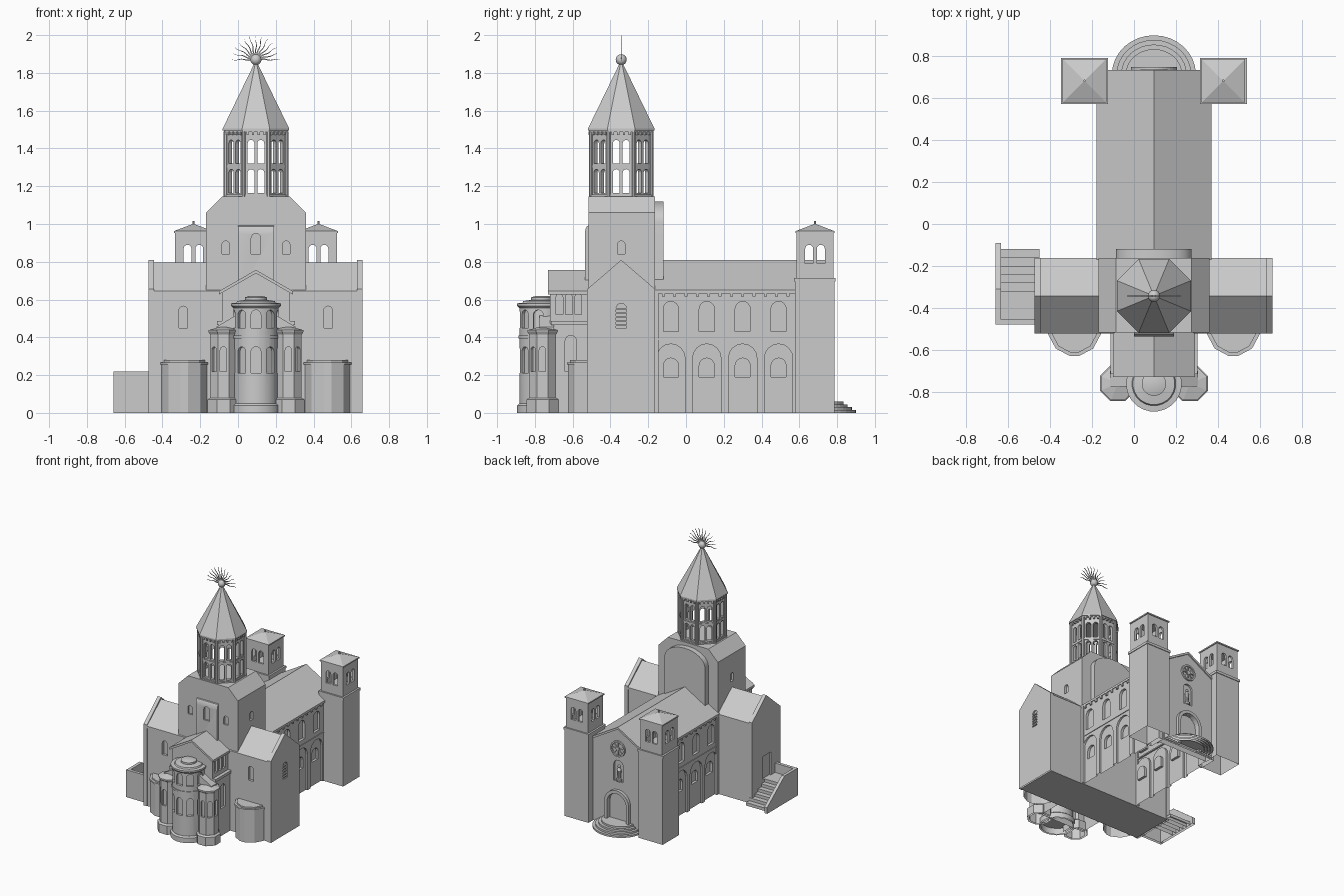
import bpy, bmesh
from math import sin, cos, pi, radians
from mathutils import Matrix, Vector

if "Cube" in bpy.data.objects:
    bpy.data.objects.remove(bpy.data.objects["Cube"])

CX, CY = 0.095, -0.343        # church axis and crossing centre
MAPS = {'x': lambda u, v, t: (t, u, v), 'y': lambda u, v, t: (u, t, v), 'z': lambda u, v, t: (u, v, t)}

def prism(bm, pts, axis, a, b, mat=None):
    f = MAPS[axis]
    rows = [[bm.verts.new(mat @ Vector(f(u, v, t)) if mat else f(u, v, t)) for u, v in pts] for t in (a, b)]
    n = len(pts)
    faces = [bm.faces.new(rows[0]), bm.faces.new(rows[1][::-1])]
    faces += [bm.faces.new((rows[0][i], rows[1][i], rows[1][(i + 1) % n], rows[0][(i + 1) % n])) for i in range(n)]
    bmesh.ops.recalc_face_normals(bm, faces=faces)

def box(bm, x0, x1, y0, y1, z0, z1, mat=None):
    prism(bm, [(x0, y0), (x1, y0), (x1, y1), (x0, y1)], 'z', z0, z1, mat)

def lathe(bm, prof, n, x, y, off=0.5):
    # prof: (radius, z) from bottom to top, closed with caps
    rings = [[bm.verts.new((x + r * cos(2 * pi * (i + off) / n), y + r * sin(2 * pi * (i + off) / n), z))
              for i in range(n)] for r, z in prof]
    faces = [bm.faces.new(rings[0]), bm.faces.new(rings[-1])]
    for p, q in zip(rings, rings[1:]):
        faces += [bm.faces.new((p[i], p[(i + 1) % n], q[(i + 1) % n], q[i])) for i in range(n)]
    bmesh.ops.recalc_face_normals(bm, faces=faces)

def arch(u, z0, z1, w, n=8, rise=None):
    r = w / 2
    h = rise or r
    return [(u - r, z0), (u + r, z0)] + [(u + r * cos(pi * i / n), z1 - h + h * sin(pi * i / n)) for i in range(n + 1)]

def gable(u, w, z0, ze, zp):
    return [(u - w, z0), (u + w, z0), (u + w, ze), (u, zp), (u - w, ze)]

def chevron(u, w, ze, zp, t=0.018):
    return [(u - w, ze - t), (u - w, ze), (u, zp), (u + w, ze), (u + w, ze - t), (u, zp - t)]

def turn(x, y, deg):
    return Matrix.Translation((x, y, 0)) @ Matrix.Rotation(radians(deg), 4, 'Z')

def win(bm, x, y, deg, u, z0, z1, w, r0, r1):
    # arched prism facing -y, turned by deg around (x, y), from distance r0 to r1
    prism(bm, arch(u, z0, z1, w), 'y', -r1, -r0, turn(x, y, deg))

def obj(name, build):
    bm = bmesh.new()
    build(bm)
    me = bpy.data.meshes.new(name)
    bm.to_mesh(me)
    bm.free()
    o = bpy.data.objects.new(name, me)
    bpy.context.collection.objects.link(o)
    return o

def cut(o, build):
    c = obj("cutter", build)
    c.hide_render = True
    m = o.modifiers.new("cut", 'BOOLEAN')
    m.operation, m.solver, m.object = 'DIFFERENCE', 'EXACT', c
    bpy.context.view_layer.update()
    me = bpy.data.meshes.new_from_object(o.evaluated_get(bpy.context.evaluated_depsgraph_get()))
    o.modifiers.clear()
    o.data = me
    bpy.data.objects.remove(c)

def each(*jobs):
    return lambda bm: [j(bm) for j in jobs]

# Nave with blind arcades and upper windows
nave = obj("nave", lambda bm: prism(bm, gable(CX, 0.262, 0, 0.64, 0.79), 'y', -0.2, 0.71))
bays = [-0.08, 0.11, 0.30, 0.49]
def nave_cut(z0, z1, w, d):
    return lambda bm: [win(bm, CX, 0, s * 90, s * y, z0, z1, w, 0.262 - d, 0.3) for s in (1, -1) for y in bays]
cut(nave, nave_cut(-0.01, 0.365, 0.15, 0.015))
cut(nave, nave_cut(0.19, 0.29, 0.08, 0.035))
cut(nave, nave_cut(0.43, 0.59, 0.08, 0.02))
obj("nave_roof", lambda bm: prism(bm, chevron(CX, 0.275, 0.65, 0.81), 'y', -0.17, 0.735))
def nave_trim(bm):
    for s in (1, -1):
        m = turn(CX, 0, s * 90)
        box(bm, *sorted((s * -0.16, s * 0.58)), -0.267, -0.25, 0.385, 0.395, m)
        box(bm, *sorted((s * -0.17, s * -0.145)), -0.27, -0.25, 0, 0.64, m)
        for i in range(12):
            y = s * (-0.12 + i * 0.06)
            box(bm, y - 0.008, y + 0.008, -0.273, -0.255, 0.615, 0.64, m)
obj("nave_trim", nave_trim)

# Transept with gabled end walls
trans = obj("transept", lambda bm: prism(bm, gable(CY, 0.175, 0, 0.64, 0.78), 'x', -0.46, 0.65))
cut(trans, lambda bm: [win(bm, x, CY, 0, 0, 0.45, 0.565, 0.045, 0.155, 0.2) for x in (-0.29, 0.477)])
obj("transept_roof", lambda bm: prism(bm, chevron(CY, 0.18, 0.645, 0.795), 'x', -0.45, 0.64))
west = obj("west_gable", lambda bm: prism(bm, gable(CY, 0.18, 0, 0.655, 0.81), 'x', -0.475, -0.445))
cut(west, lambda bm: box(bm, -0.5, -0.462, -0.40, -0.30, 0.145, 0.33))
east = obj("east_gable", lambda bm: prism(bm, gable(CY, 0.18, 0, 0.655, 0.81), 'x', 0.63, 0.66))
cut(east, lambda bm: win(bm, 0.66, CY, 90, 0, 0.45, 0.58, 0.055, -0.02, 0.02))
obj("east_shutter", lambda bm: [box(bm, 0.641, 0.659, CY - 0.028, CY + 0.028, 0.46 + i * 0.022, 0.468 + i * 0.022) for i in range(5)])

# Crossing tower
cross = obj("crossing", lambda bm: prism(bm, [(-0.17, 0), (0.36, 0), (0.36, 1.06), (0.275, 1.145), (-0.085, 1.145), (-0.17, 1.06)], 'y', -0.517, -0.163))
def cross_cut(bm):
    for x in (-0.065, 0.255):
        win(bm, x, CY, 0, 0, 0.84, 0.91, 0.04, 0.16, 0.2)
    for s, x in ((1, 0.36), (-1, -0.17)):
        win(bm, x, CY, s * 90, 0, 0.84, 0.91, 0.04, -0.02, 0.02)
cut(cross, cross_cut)
obj("crossing_back_arch", lambda bm: prism(bm, arch(CX, 0.6, 1.12, 0.36, 16, 0.11), 'y', -0.18, -0.12))
bay = obj("crossing_front_bay", lambda bm: prism(bm, [(-0.51, 0.6), (-0.536, 0.6), (-0.536, 0.95), (-0.532, 0.975), (-0.525, 0.988), (-0.51, 0.995)], 'x', 0, 0.19))
cut(bay, lambda bm: win(bm, 0.095, CY, 0, 0, 0.84, 0.95, 0.05, 0.18, 0.22))

# Octagonal lantern: hollow drum pierced by two tiers of paired arches
K = 1 / cos(pi / 8)
drum = obj("lantern", lambda bm: lathe(bm, [(0.16 * K, 1.13), (0.16 * K, 1.49)], 8, CX, CY))
cut(drum, lambda bm: lathe(bm, [(0.135 * K, 1.15), (0.135 * K, 1.47)], 8, CX, CY))
cut(drum, lambda bm: [win(bm, CX, CY, 45 * k, u, z, z + 0.125, 0.036, 0.12, 0.19)
                      for k in range(8) for u in (-0.026, 0.026) for z in (1.165, 1.32)])
def drum_trim(bm):
    for k in range(8):
        a = pi / 4 * (k + 0.5)
        lathe(bm, [(0.011, 1.14), (0.011, 1.49)], 8, CX + 0.161 * K * cos(a), CY + 0.161 * K * sin(a))
        m = turn(CX, CY, 45 * k)
        for r, z0, z1 in ((0.167, 1.14, 1.155), (0.164, 1.298, 1.31), (0.17, 1.487, 1.5)):
            t = r * K * sin(pi / 8)
            box(bm, -t, t, -r, -0.15, z0, z1, m)
        for u in (-0.045, -0.015, 0.015, 0.045):
            box(bm, u - 0.006, u + 0.006, -0.172, -0.155, 1.47, 1.49, m)
obj("lantern_trim", drum_trim)
obj("spire", lambda bm: lathe(bm, [(0.176 * K, 1.495), (0.176 * K, 1.505), (0.012, 1.845), (0.012, 1.86)], 8, CX, CY))

# Sunburst finial
def finial(bm):
    bmesh.ops.create_uvsphere(bm, u_segments=16, v_segments=10, radius=0.029, matrix=Matrix.Translation((CX, CY, 1.87)))
    for k in range(13):
        a = pi * (k / 12)
        side = []
        for s in (1, -1):
            row = []
            for i in range(9):
                r = 0.025 + 0.103 * i / 8
                h = 0.003 * sin(i * 1.2) + s * 0.004 * (1 - i / 9)
                row.append((CX + r * cos(a) - h * sin(a), 1.87 + r * sin(a) + h * cos(a)))
            side.append(row)
        prism(bm, side[0] + side[1][::-1], 'y', CY - 0.002, CY + 0.002)
obj("sunburst_finial", finial)

# Choir: wide lower storey, narrower gabled upper storey
lower = obj("choir_lower", lambda bm: box(bm, CX - 0.198, CX + 0.198, -0.705, -0.5, 0, 0.47))
cut(lower, lambda bm: [win(bm, CX, 0, s * 90, s * -0.61, 0.22, 0.41, 0.06, 0.183, 0.25) for s in (1, -1)])
choir = obj("choir", lambda bm: prism(bm, gable(CX, 0.18, 0.4, 0.64, 0.745), 'y', -0.72, -0.5))
cut(choir, lambda bm: [win(bm, CX, 0, s * 90, s * y, 0.52, 0.63, 0.036, 0.163, 0.25) for s in (1, -1) for y in (-0.67, -0.62, -0.57)])
obj("choir_roof", lambda bm: prism(bm, chevron(CX, 0.195, 0.645, 0.757), 'y', -0.73, -0.5))
obj("choir_band", lambda bm: box(bm, CX - 0.207, CX + 0.207, -0.715, -0.5, 0.465, 0.487))
obj("chapel_roofs", lambda bm: prism(bm, [(CX + s * x, z) for s, x, z in ((-1, .21, .42), (1, .21, .42), (1, .21, .455), (1, .11, .515), (-1, .11, .515), (-1, .21, .455))], 'y', -0.775, -0.7))

# Main apse
apse = obj("apse", lambda bm: lathe(bm, [(0.12, 0), (0.12, 0.57)], 24, CX, -0.762))
cut(apse, lambda bm: [win(bm, CX, -0.762, d, 0, z0, z1, 0.052, 0.1, 0.15)
                      for d in (-80, -40, 0, 40, 80) for z0, z1 in ((0.21, 0.35), (0.45, 0.545))])
apse_trim = obj("apse_trim", each(
    lambda bm: lathe(bm, [(0.133, 0), (0.133, 0.04), (0.121, 0.05)], 24, CX, -0.762),
    lambda bm: lathe(bm, [(0.126, 0.395), (0.126, 0.41)], 24, CX, -0.762),
    lambda bm: lathe(bm, [(0.121, 0.555), (0.133, 0.567), (0.133, 0.58), (0.105, 0.582), (0.1, 0.592), (0.058, 0.598),
                          (0.058, 0.612), (0.03, 0.62)], 24, CX, -0.762)))
for side, s in (("left", -1), ("right", 1)):
    # Polygonal side chapel
    x = CX + s * 0.172
    ch = obj(side + "_chapel", lambda bm: lathe(bm, [(0.07 * K, 0), (0.07 * K, 0.43)], 8, x, -0.76))
    cut(ch, lambda bm: [win(bm, x, -0.76, d, 0, 0.22, 0.35, 0.034, 0.055, 0.1) for d in (45 * s, 0, 90 * s)])
    obj(side + "_chapel_trim", each(
        lambda bm: lathe(bm, [(0.085 * K, 0), (0.085 * K, 0.07), (0.072 * K, 0.08)], 8, x, -0.76),
        lambda bm: lathe(bm, [(0.071 * K, 0.415), (0.08 * K, 0.43), (0.08 * K, 0.438), (0.02, 0.455)], 8, x, -0.76)))
    # Transept apsidiole
    ax = CX + s * 0.379
    def small_apse(bm):
        for k, z0, z1 in ((1, 0, 0.255), (1.05, 0.255, 0.268), (0.9, 0.268, 0.28)):
            p = [(-0.12, 0.02), (-0.12, -0.01), (-0.085, -0.075), (-0.02, -0.11), (0.02, -0.11), (0.085, -0.075), (0.12, -0.01), (0.12, 0.02)]
            prism(bm, [(ax + u * k, -0.515 + v * k) for u, v in p], 'z', z0, z1)
    obj(side + "_transept_apse", small_apse)
    # Bell towers flanking the facade
    tx, ty = CX + s * 0.331, 0.683
    obj(side + "_bell_tower", each(
        lambda bm: box(bm, tx - 0.107, tx + 0.107, ty - 0.107, ty + 0.103, 0, 0.7),
        lambda bm: box(bm, tx - 0.112, tx + 0.112, ty - 0.11, ty + 0.108, 0.695, 0.715)))
    bel = obj(side + "_belfry", lambda bm: box(bm, tx - 0.097, tx + 0.097, ty - 0.097, ty + 0.097, 0.71, 0.96))
    cut(bel, lambda bm: box(bm, tx - 0.08, tx + 0.08, ty - 0.08, ty + 0.08, 0.75, 0.93))
    cut(bel, lambda bm: [win(bm, tx, ty, 90 * k, u, 0.79, 0.89, 0.042, 0.06, 0.12) for k in range(4) for u in (-0.031, 0.031)])
    obj(side + "_belfry_roof", each(
        lambda bm: lathe(bm, [(0.104 * 2 ** .5, 0.952), (0.104 * 2 ** .5, 0.962), (0.005, 1.0)], 4, tx, ty),
        lambda bm: lathe(bm, [(0.006, 0.99), (0.006, 1.015)], 8, tx, ty)))

# Facade with portal, statue niche and rose window
FY = 0.725
facade = obj("facade", lambda bm: prism(bm, gable(CX, 0.23, 0, 0.665, 0.795), 'y', 0.66, FY))
cut(facade, each(lambda bm: win(bm, CX, FY, 180, 0, 0.055, 0.28, 0.17, -0.03, 0.02),
                 lambda bm: win(bm, CX, FY, 180, 0, 0.37, 0.54, 0.085, -0.035, 0.02)))
portal = obj("portal_surround", lambda bm: prism(bm, arch(CX, 0, 0.305, 0.22, 16), 'y', FY - 0.01, FY + 0.025))
cut(portal, lambda bm: prism(bm, arch(CX, -0.01, 0.28, 0.17, 16), 'y', FY - 0.05, FY + 0.05))
obj("statue", each(
    lambda bm: lathe(bm, [(0.022, 0.37), (0.022, 0.39), (0.013, 0.395), (0.018, 0.46), (0.006, 0.48)], 10, CX, FY - 0.01),
    lambda bm: bmesh.ops.create_uvsphere(bm, u_segments=10, v_segments=6, radius=0.011, matrix=Matrix.Translation((CX, FY - 0.01, 0.488)))))
def rose(bm):
    zc, n = 0.635, 24
    ring = lambda pts, d: prism(bm, [(CX + r * cos(a), zc + r * sin(a)) for r, a in pts], 'y', FY - 0.01, FY + d)
    for k in range(8):
        a = pi / 4 * k
        ring([(0.01, a - 0.3), (0.055, a - 0.08), (0.055, a + 0.08), (0.01, a + 0.3)], 0.008)
    for k in range(n):
        a, b = 2 * pi * k / n, 2 * pi * (k + 1) / n
        ring([(0.052, a), (0.064, a), (0.064, b), (0.052, b)], 0.012)
    ring([(0.016, k * pi / 6) for k in range(12)], 0.012)
obj("rose_window", rose)
obj("portal_steps", lambda bm: [prism(bm, [(CX + (0.2 - i * 0.022) * cos(pi * k / 16), 0.715 + (0.185 - i * 0.022) * sin(pi * k / 16)) for k in range(17)],
                                      'z', 0, 0.015 * (i + 1)) for i in range(4)])

# Side stair with landing and parapets
def stair(bm):
    box(bm, -0.64, -0.45, -0.46, -0.32, 0, 0.145)
    for i in range(5):
        box(bm, -0.64, -0.45, -0.32 + 0.04 * i, -0.32 + 0.04 * (i + 1), 0, 0.12 - 0.024 * i)
    box(bm, -0.66, -0.45, -0.48, -0.455, 0, 0.22)
    prism(bm, [(-0.46, 0), (-0.09, 0), (-0.09, 0.05), (-0.31, 0.22), (-0.46, 0.22)], 'x', -0.66, -0.635)
obj("side_stair", stair)

# Open undersides, as on the hollow building; transept and crossing keep their floor
for o in list(bpy.context.scene.objects):
    if o.name not in ("transept", "crossing"):
        bm = bmesh.new()
        bm.from_mesh(o.data)
        bmesh.ops.delete(bm, geom=[f for f in bm.faces if all(v.co.z < 0.002 for v in f.verts)], context='FACES')
        bm.to_mesh(o.data)
        bm.free()
    o.select_set(o in (apse, apse_trim, bay) or o.name in ("sunburst_finial", "crossing_back_arch"))
bpy.context.view_layer.objects.active = apse
bpy.ops.object.shade_smooth_by_angle(angle=radians(35))
